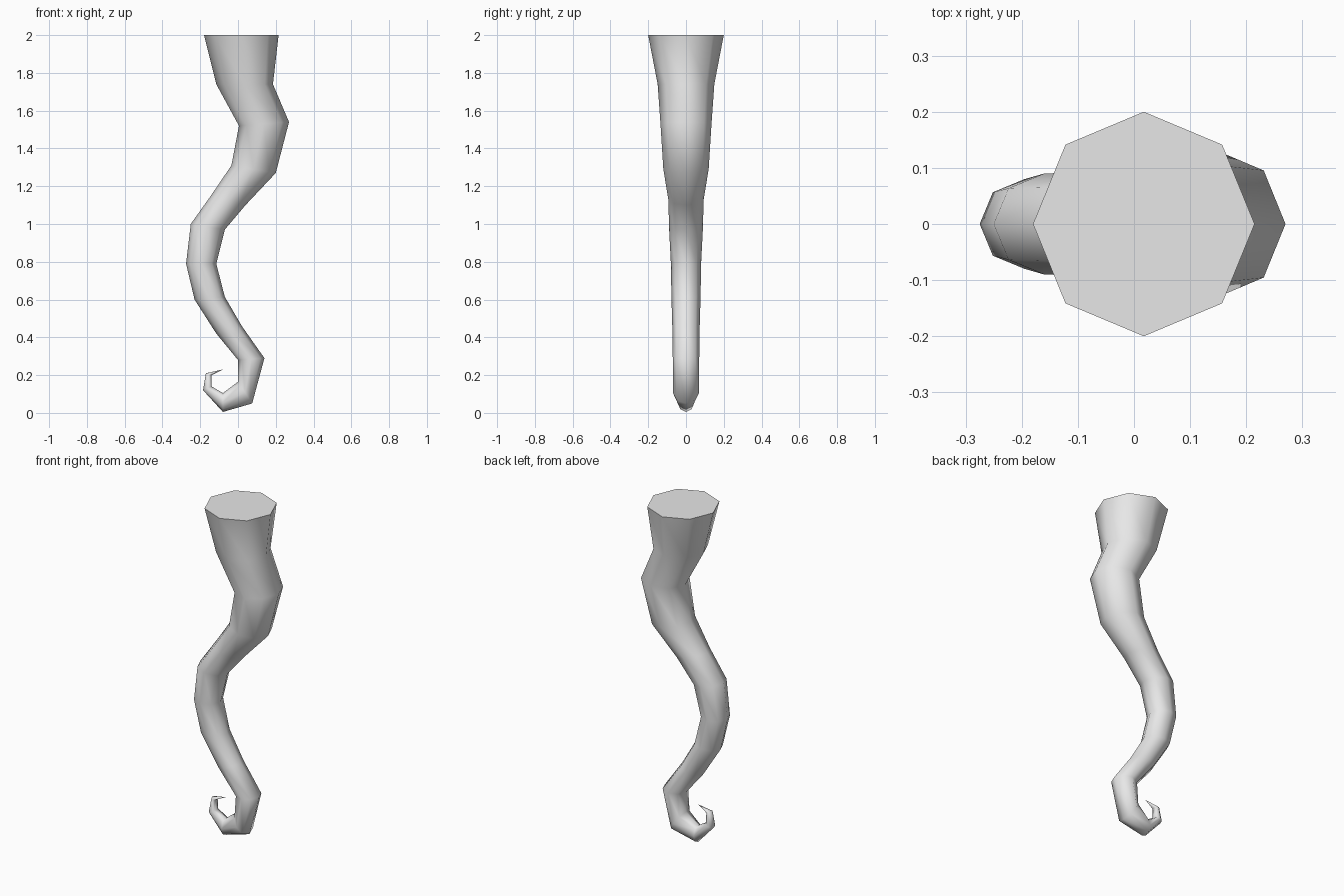
import bpy, bmesh, math
from mathutils import Vector

if "Cube" in bpy.data.objects:
    bpy.data.objects.remove(bpy.data.objects["Cube"])

SIDES = 8

# Cross-sections from root to tip: (left/outer x, z, right/inner x, z, half depth)
RINGS = [
    (-.18, 2.0, .215, 2.0, .20),
    (-.115, 1.74, .185, 1.74, .15),
    (.005, 1.52, .27, 1.54, .135),
    (-.035, 1.31, .20, 1.27, .12),
    (-.14, 1.155, .04, 1.10, .093),
    (-.25, 1.0, -.07, .97, .09),
    (-.275, .79, -.115, .79, .08),
    (-.23, .60, -.07, .615, .077),
    (-.115, .42, .02, .46, .072),
    (0, .28, .14, .29, .07),
    (0, .165, .075, .05, .07),
    (-.08, .105, -.08, .005, .042),
    (-.14, .14, -.185, .12, .03),
    (-.14, .20, -.17, .21, .02),
]
TIP = (-.08, 0, .23)

skin = bpy.data.materials.new("light grey")
skin.diffuse_color = (.8, .8, .8, 1)
skin.use_nodes = True
skin.node_tree.nodes["Principled BSDF"].inputs["Base Color"].default_value = skin.diffuse_color

bm = bmesh.new()


def add_ring(x0, z0, x1, z1, depth):
    """Eight-sided oval spanning two points in the xz plane."""
    a, b = Vector((x0, 0, z0)), Vector((x1, 0, z1))
    mid, half = (a + b) / 2, (b - a) / 2
    verts = []
    for i in range(SIDES):
        t = math.tau * i / SIDES
        verts.append(bm.verts.new(mid + half * math.cos(t) + Vector((0, depth * math.sin(t), 0))))
    return verts


# Curling body
rings = [add_ring(*r) for r in RINGS]
for lower, upper in zip(rings, rings[1:]):
    for i in range(SIDES):
        j = (i + 1) % SIDES
        bm.faces.new((lower[i], lower[j], upper[j], upper[i]))

# Pointed tip
tip = bm.verts.new(TIP)
for i in range(SIDES):
    bm.faces.new((rings[-1][i], rings[-1][(i + 1) % SIDES], tip))
for f in bm.faces:
    f.smooth = True

# Flat cap with a sharp rim
cap = bm.faces.new(rings[0])
cap.smooth = False
for e in cap.edges:
    e.smooth = False

bmesh.ops.recalc_face_normals(bm, faces=bm.faces[:])
mesh = bpy.data.meshes.new("tentacle")
bm.to_mesh(mesh)
bm.free()
mesh.materials.append(skin)
bpy.context.collection.objects.link(bpy.data.objects.new("tentacle", mesh))
